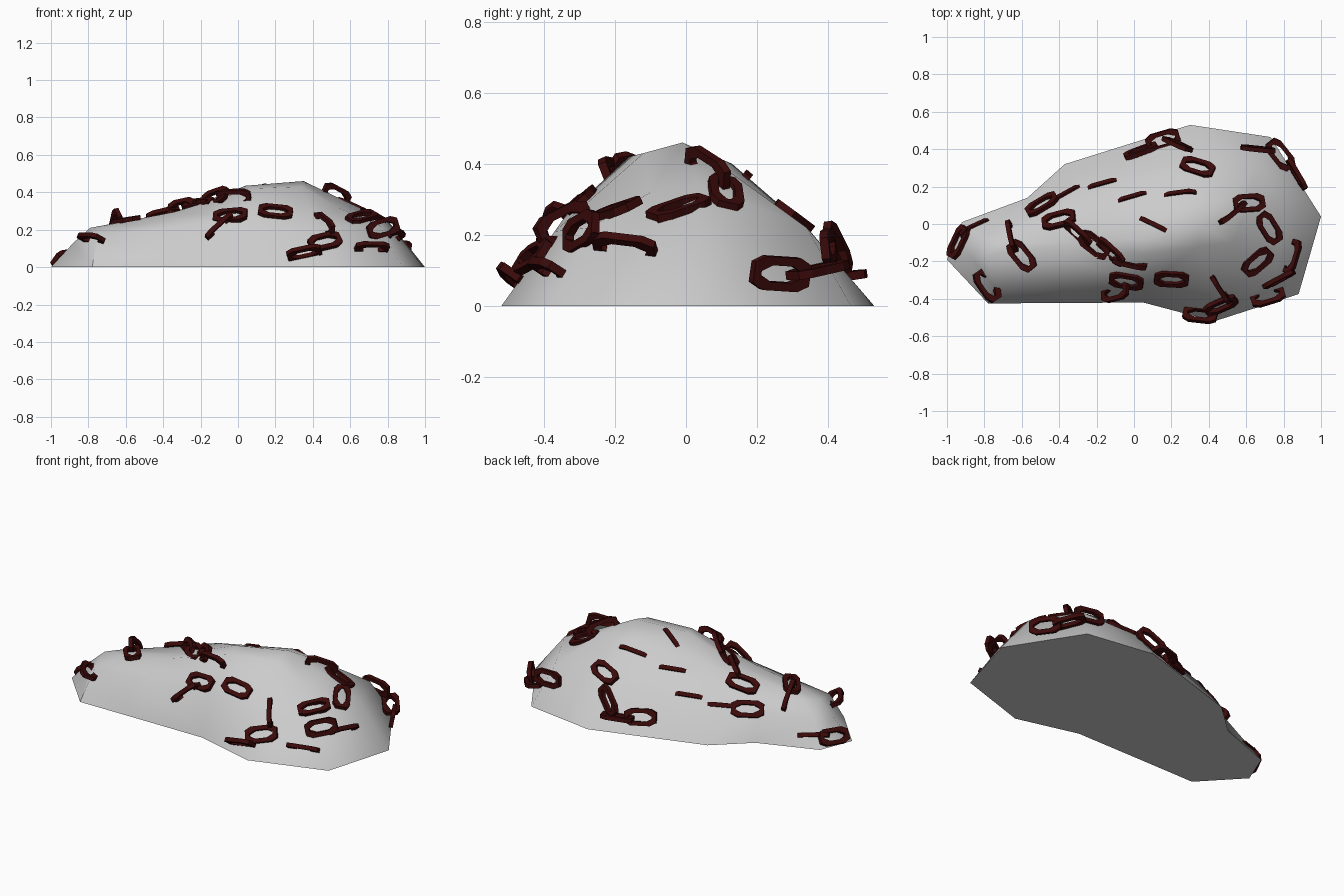
import bpy, bmesh, math
from mathutils import Vector, Matrix
from mathutils.bvhtree import BVHTree

if "Cube" in bpy.data.objects:
    bpy.data.objects.remove(bpy.data.objects["Cube"])


def material(name, rgb):
    m = bpy.data.materials.new(name)
    m.use_nodes = True
    m.diffuse_color = (*rgb, 1)
    bsdf = m.node_tree.nodes["Principled BSDF"]
    bsdf.inputs["Base Color"].default_value = (*rgb, 1)
    bsdf.inputs["Roughness"].default_value = 0.8
    return m


def finish(bm, name, mat):
    bmesh.ops.recalc_face_normals(bm, faces=bm.faces)
    me = bpy.data.meshes.new(name)
    bm.to_mesh(me)
    me.materials.append(mat)
    ob = bpy.data.objects.new(name, me)
    bpy.context.collection.objects.link(ob)
    return ob


stone = material("pale grey", (0.6, 0.6, 0.6))
iron = material("dark red iron", (0.045, 0.003, 0.003))

# Mound: columns of base, shoulder and crown points, each ending on a ridge point
ridge = [(-.31, -.10, .30), (.04, -.08, .435), (.35, -.01, .46)]
columns = [
    ((-1, -.19), (-.88, -.17, .13), (-.79, -.17, .21), 0),
    ((-.92, .01), (-.84, -.05, .13), (-.72, -.1, .215), 0),
    ((-.57, .14), (-.54, .07, .17), (-.48, -.01, .26), 0),
    ((-.37, .32), (-.28, .2, .2), (-.17, .05, .345), 1),
    ((.30, .53), (.28, .35, .21), (.28, .13, .40), 2),
    ((.73, .465), (.66, .34, .22), (.5, .12, .38), 2),
    ((1, .04), (.8, .04, .25), (.58, .03, .35), 2),
    ((.88, -.375), (.76, -.27, .22), (.53, -.1, .32), 2),
    ((.43, -.52), (.42, -.37, .21), (.34, -.12, .43), 2),
    ((.05, -.42), (.05, -.335, .26), (.07, -.16, .42), 1),
    ((-.37, -.422), (-.37, -.335, .21), (-.34, -.19, .295), 0),
    ((-.78, -.425), (-.75, -.33, .17), (-.65, -.2, .235), 0),
]
bm = bmesh.new()
tops = [bm.verts.new(p) for p in ridge]
rows = [[bm.verts.new((*b, 0)), bm.verts.new(m), bm.verts.new(c), tops[r]]
        for b, m, c, r in columns]
for i, a in enumerate(rows):
    b = rows[(i + 1) % len(rows)]
    for k in range(3):
        bm.faces.new(list(dict.fromkeys((a[k], b[k], b[k + 1], a[k + 1]))))
bm.faces.new([r[0] for r in reversed(rows)])
bmesh.ops.triangulate(bm, faces=[f for f in bm.faces if len(f.verts) == 4])
mound = finish(bm, "mound", stone)
surface = BVHTree.FromBMesh(bm)
bm.free()
bpy.context.view_layer.objects.active = mound
mound.select_set(True)
bpy.ops.object.shade_smooth_by_angle(angle=math.radians(50))
mound.select_set(False)

# Chain link outline: an eight-sided loop swept by a square bar
OUTLINE = [(.08, .018), (.045, .036), (-.045, .036), (-.08, .018),
           (-.08, -.018), (-.045, -.036), (.045, -.036), (.08, -.018)]
BAR = .012


def add_link(bm, x, y, heading, roll, lift):
    """Add a link on the mound: roll 0 lies on the surface, 90 stands in it."""
    hit, up, _, _ = surface.ray_cast(Vector((x, y, 2)), Vector((0, 0, -1)))
    a = math.radians(heading)
    along = Vector((math.cos(a), math.sin(a), 0))
    along = (along - up * along.dot(up)).normalized()
    turn = Matrix.Rotation(math.radians(roll), 3, along)
    n = turn @ up
    frame = Matrix((along, n.cross(along), n)).transposed()
    rings = []
    for u, v in OUTLINE:
        out = Vector((math.copysign(BAR, u), math.copysign(BAR, v), 0))
        rings.append([bm.verts.new(hit + up * lift + frame @ (
            Vector((u, v, 0)) + out * s + Vector((0, 0, h * BAR))))
            for s, h in ((-1, -1), (1, -1), (1, 1), (-1, 1))])
    for i, p in enumerate(rings):
        q = rings[(i + 1) % len(rings)]
        for k in range(4):
            j = (k + 1) % 4
            bm.faces.new((p[k], q[k], q[j], p[j]))


# Poses are (roll, lift)
FLAT, STAND, SUNK = (0, .008), (90, .01), (90, -.036)
chains = {
    "left_end_chain": [(-.93, -.1, 60, (0, .014)), (-.85, -.01, 35, SUNK)],
    "ridge_end_chain": [(-.6, -.17, -50, FLAT), (-.65, -.07, -70, STAND)],
    "front_corner_link": [(-.77, -.32, -55, (90, .02))],
    "saddle_chain": [(-.4, .02, 5, FLAT), (-.3, -.05, -40, (50, .015)),
                     (-.21, -.11, -35, FLAT), (-.12, -.15, -40, (50, .015)),
                     (-.02, -.2, -10, (70, .01))],
    "back_slope_chain": [(-.49, .1, 30, FLAT), (-.36, .165, 25, SUNK),
                         (-.17, .215, 15, SUNK)],
    "buried_crown_links": [(-.01, .145, 15, SUNK), (.24, .165, 0, SUNK),
                           (.1, 0, -30, SUNK)],
    "back_chain": [(.04, .38, 25, (-20, .015)), (.16, .43, 15, (60, .025)),
                   (.24, .4, -50, (-45, .035)), (.34, .3, -25, FLAT)],
    "back_corner_chain": [(.66, .38, 0, (-25, .025)),
                          (.75, .35, -35, (60, .045)),
                          (.83, .24, -65, (-40, .055))],
    "shoulder_chain": [(.61, .11, 10, FLAT), (.52, .06, 35, STAND)],
    "upper_side_link": [(.72, -.02, -55, FLAT)],
    "lower_side_link": [(.66, -.2, 45, FLAT)],
    "side_chain": [(.77, -.28, 50, (25, .02)), (.83, -.17, 65, STAND),
                   (.71, -.37, 15, (90, .02))],
    "front_right_chain": [(.46, -.42, 40, (0, .02)), (.46, -.34, -60, STAND),
                          (.36, -.46, 10, (90, .03))],
    "front_chain": [(-.04, -.3, -5, FLAT), (-.1, -.345, 70, (90, .02))],
    "front_link": [(.2, -.29, -8, FLAT)],
}
for name, links in chains.items():
    bm = bmesh.new()
    for x, y, heading, pose in links:
        add_link(bm, x, y, heading, *pose)
    finish(bm, name, iron)
    bm.free()
